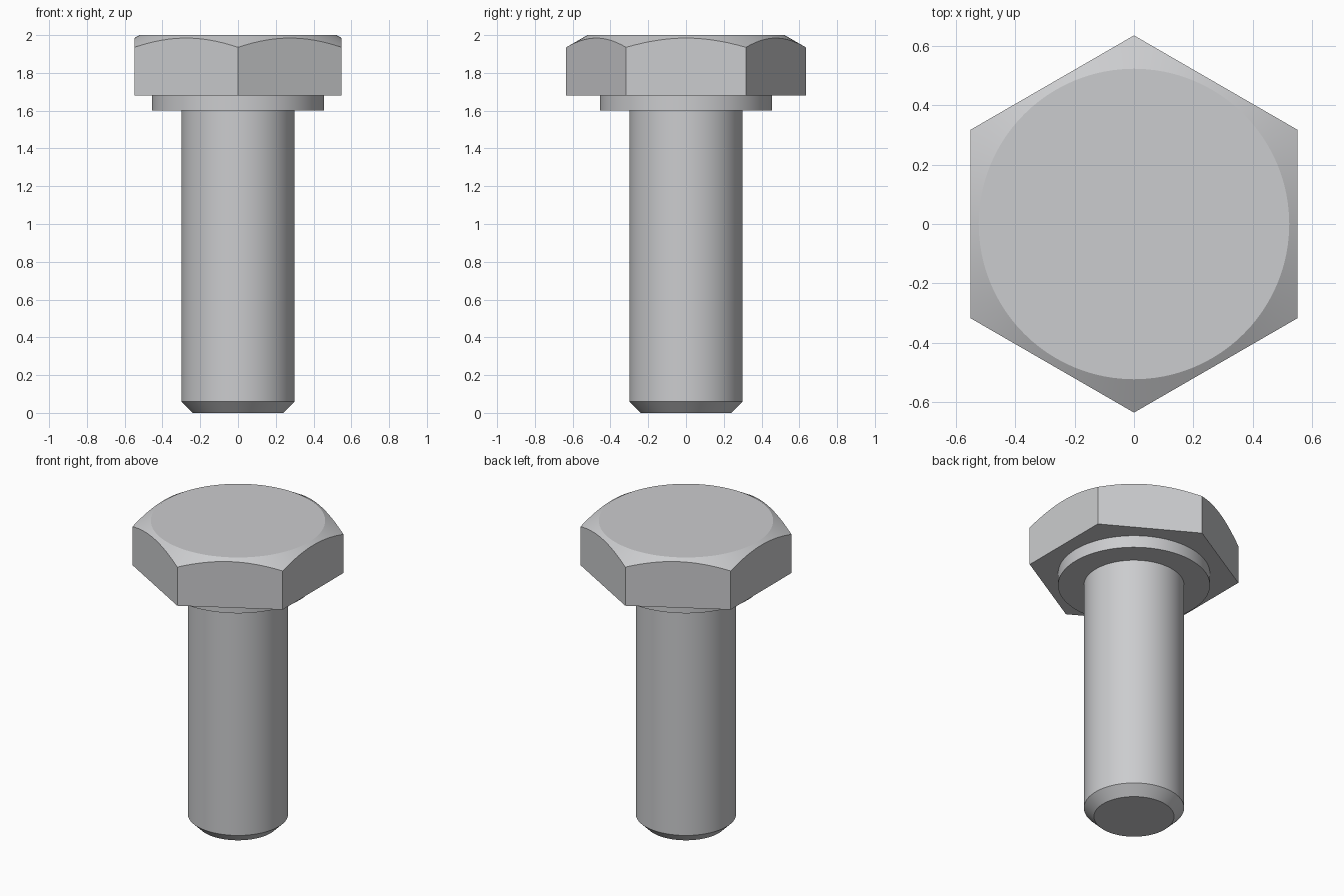
import bpy, bmesh, math

if "Cube" in bpy.data.objects:
    bpy.data.objects.remove(bpy.data.objects["Cube"])

SEGMENTS = 96

steel = bpy.data.materials.new("light_steel")
steel.use_nodes = True
colour = (0.60, 0.605, 0.62, 1.0)
steel.diffuse_color = colour
steel.node_tree.nodes["Principled BSDF"].inputs["Base Color"].default_value = colour


def finish(name, bm):
    """Turn a bmesh into a steel object, smooth with sharp edges."""
    bmesh.ops.recalc_face_normals(bm, faces=bm.faces)
    mesh = bpy.data.meshes.new(name)
    bm.to_mesh(mesh)
    bm.free()
    mesh.materials.append(steel)
    obj = bpy.data.objects.new(name, mesh)
    bpy.context.collection.objects.link(obj)
    bpy.ops.object.select_all(action="DESELECT")
    obj.select_set(True)
    bpy.context.view_layer.objects.active = obj
    bpy.ops.object.shade_smooth_by_angle(angle=math.radians(20))
    return obj


def ring(bm, radius_at, z_at, count=SEGMENTS):
    """Ring of vertices starting at the +y corner."""
    verts = []
    for i in range(count):
        a = 2 * math.pi * i / count
        r = radius_at(a)
        verts.append(bm.verts.new((-r * math.sin(a), r * math.cos(a), z_at(r))))
    return verts


def bridge(bm, low, high):
    n = len(low)
    for i in range(n):
        j = (i + 1) % n
        bm.faces.new((low[i], low[j], high[j], high[i]))


def turned(name, profile):
    """Closed solid of revolution from (radius, height) points."""
    bm = bmesh.new()
    rings = [ring(bm, lambda a, r=r: r, lambda _, z=z: z) for r, z in profile]
    for low, high in zip(rings, rings[1:]):
        bridge(bm, low, high)
    bm.faces.new(rings[0])
    bm.faces.new(rings[-1])
    return finish(name, bm)


# Shank with chamfered tip
turned("shank", [(0.24, 0), (0.30, 0.06), (0.30, 1.62)])

# Round bearing collar beneath the head
turned("collar", [(0.455, 1.60), (0.455, 1.69)])

# Hexagonal head, its upper corners cut by a 30 degree cone
CORNER, TOP_RADIUS = 0.634, 0.522
APOTHEM = CORNER * math.cos(math.pi / 6)


def hex_radius(a):
    return APOTHEM / math.cos(a % (math.pi / 3) - math.pi / 6)


def cone_height(r):
    return 2.0 - (r - TOP_RADIUS) * math.tan(math.pi / 6)


bm = bmesh.new()
base = ring(bm, lambda a: CORNER, lambda r: 1.68, 6)
rim = ring(bm, hex_radius, cone_height)
crown = ring(bm, lambda a: TOP_RADIUS, lambda r: 2.0)
bm.faces.new(base)
bm.faces.new(crown)
bridge(bm, rim, crown)
side = SEGMENTS // 6
for k in range(6):
    arc = [rim[(k * side + i) % SEGMENTS] for i in range(side + 1)]
    bm.faces.new([base[(k + 1) % 6], base[k]] + arc)
finish("hex_head", bm)
